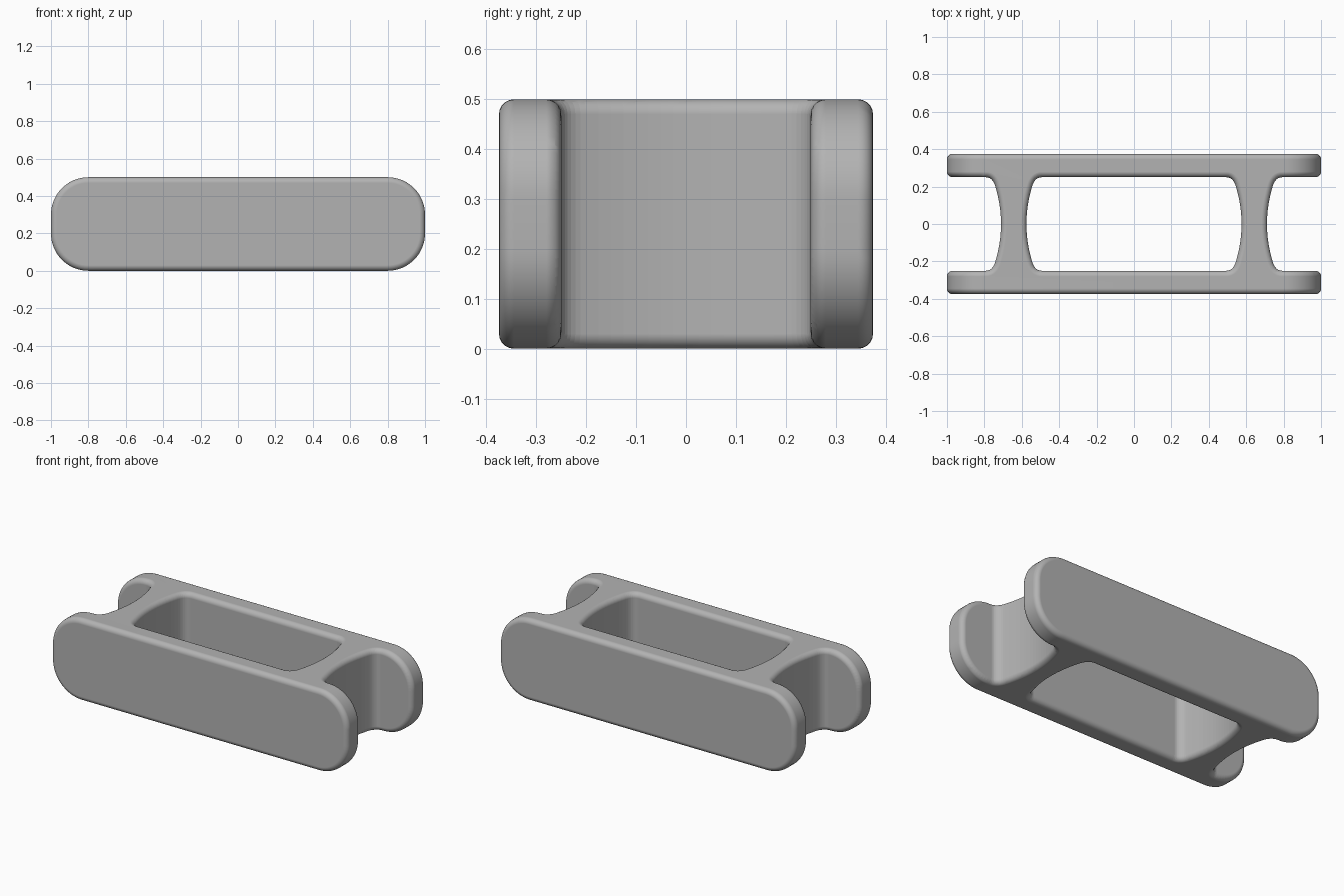
import bpy
import bmesh
from math import sin, cos, pi
from mathutils import Vector

if "Cube" in bpy.data.objects:
    bpy.data.objects.remove(bpy.data.objects["Cube"])

HALF_X, HALF_Y, HEIGHT = 1.0, 0.375, 0.5
PLATE_INNER, WEB_X, EDGE = 0.25, 0.643, 0.03

grey = bpy.data.materials.new("plain grey")
grey.use_nodes = True
colour = (0.45, 0.45, 0.45, 1)
grey.diffuse_color = colour
grey.node_tree.nodes["Principled BSDF"].inputs["Base Color"].default_value = colour


def prism(name, outline, direction):
    """Extrude a closed outline of 3D points along a direction."""
    bm = bmesh.new()
    face = bm.faces.new([bm.verts.new(p) for p in outline])
    ext = bmesh.ops.extrude_face_region(bm, geom=[face])
    verts = [v for v in ext["geom"] if isinstance(v, bmesh.types.BMVert)]
    bmesh.ops.translate(bm, verts=verts, vec=direction)
    bmesh.ops.recalc_face_normals(bm, faces=bm.faces)
    mesh = bpy.data.meshes.new(name)
    bm.to_mesh(mesh)
    bm.free()
    mesh.materials.append(grey)
    obj = bpy.data.objects.new(name, mesh)
    bpy.context.collection.objects.link(obj)
    return obj


def waist(side):
    """One hourglass wall from -y to +y; side is +1 outer, -1 inner."""
    half = []
    for i in range(9):                       # gently bowed middle
        y = 0.2 * i / 8
        half.append((0.068 + 0.03 * (y / 0.2) ** 2, y))
    a, c, b = Vector((0.098, 0.2)), Vector((0.112, 0.25)), Vector((0.15, 0.25))
    for i in range(1, 9):                    # fillet into the side plate
        t = i / 8
        half.append(tuple(a * (1 - t) ** 2 + c * 2 * t * (1 - t) + b * t * t))
    full = [(x, -y) for x, y in reversed(half[1:])] + half
    return [(WEB_X + side * x, y) for x, y in full]


# Body: long rounded slab
radius, steps = 0.2, 16
slab = []
for q, (sx, sz) in enumerate([(1, 1), (-1, 1), (-1, -1), (1, -1)]):
    for i in range(steps + 1):
        ang = (q + i / steps) * pi / 2
        slab.append((sx * (HALF_X - radius) + radius * cos(ang), -HALF_Y,
                     HEIGHT / 2 + sz * (HEIGHT / 2 - radius) + radius * sin(ang)))
body = prism("double_web_frame", slab, (0, 2 * HALF_Y, 0))

# Cutters: central window and an open notch at each end
inner, outer = waist(-1), waist(1)
window = inner + [(-x, -y) for x, y in inner]
notch = outer + [(1.2, PLATE_INNER), (1.2, -PLATE_INNER)]
for name, outline in (("window_cutter", window),
                      ("left_notch_cutter", notch),
                      ("right_notch_cutter", [(-x, -y) for x, y in notch])):
    cutter = prism(name, [(x, y, -0.2) for x, y in outline], (0, 0, 0.9))
    cutter.hide_render = True
    cutter.hide_set(True)
    cut = body.modifiers.new(name, "BOOLEAN")
    cut.operation, cut.solver, cut.object = "DIFFERENCE", "EXACT", cutter

# Rounded edges and smooth shading
bpy.context.view_layer.objects.active = body
body.select_set(True)
bpy.ops.object.shade_smooth_by_angle(angle=0.7)
bevel = body.modifiers.new("rounded edges", "BEVEL")
bevel.width, bevel.segments = EDGE, 5
bevel.limit_method, bevel.angle_limit = "ANGLE", 0.7
bevel.use_clamp_overlap = False
bevel.harden_normals = True
